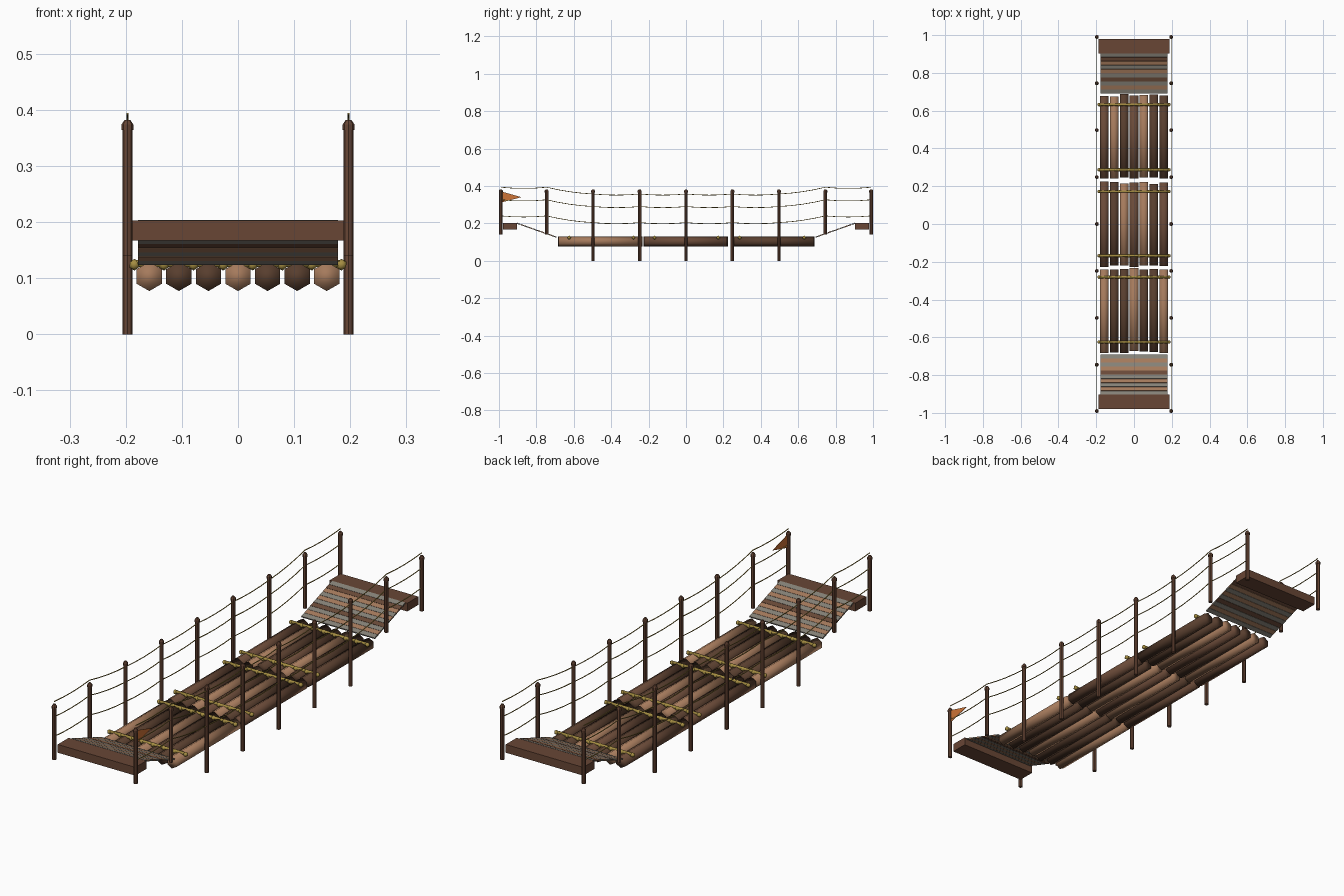
import bpy, bmesh, math, random
from mathutils import Matrix, Vector

random.seed(4)
cube = bpy.data.objects.get("Cube")
if cube:
    bpy.data.objects.remove(cube, do_unlink=True)


def material(name, rgb):
    """Flat colour from 0-255 display values."""
    lin = [((c / 255 + 0.055) / 1.055) ** 2.4 for c in rgb]
    m = bpy.data.materials.new(name)
    m.use_nodes = True
    m.diffuse_color = (*lin, 1)
    m.node_tree.nodes["Principled BSDF"].inputs["Base Color"].default_value = (*lin, 1)
    return m


TAN = material("tan wood", (165, 122, 92))
BROWN = material("brown wood", (106, 74, 56))
DARK = material("dark wood", (88, 62, 46))
POST = material("post wood", (104, 70, 53))
GREY = material("weathered grey wood", (134, 130, 120))
ROPE = material("straw rope", (166, 142, 66))
FLAG = material("orange cloth", (205, 115, 55))


def finish(name, bm, mat, smooth=False):
    bmesh.ops.recalc_face_normals(bm, faces=bm.faces)
    me = bpy.data.meshes.new(name)
    bm.to_mesh(me)
    bm.free()
    me.materials.append(mat)
    for p in me.polygons:
        p.use_smooth = smooth
    ob = bpy.data.objects.new(name, me)
    bpy.context.collection.objects.link(ob)
    return ob


def add_box(bm, centre, size, tilt=0):
    m = Matrix.Translation(centre) @ Matrix.Rotation(tilt, 4, 'X') @ Matrix.Diagonal((*size, 1))
    bmesh.ops.create_cube(bm, size=1, matrix=m)


def add_rod(bm, a, b, r1, r2, sides):
    """Cylinder or cone frustum from a to b."""
    a, b = Vector(a), Vector(b)
    d = b - a
    m = Matrix.Translation((a + b) / 2) @ d.to_track_quat('Z', 'Y').to_matrix().to_4x4()
    bmesh.ops.create_cone(bm, cap_ends=True, segments=sides, radius1=r1, radius2=r2,
                          depth=d.length, matrix=m)


RAIL_X = 0.197
POST_Y = [-0.99, -0.745, -0.497, -0.248, 0, 0.248, 0.497, 0.745, 0.99]

# Railing posts with small pointed caps
for side, x in (("left", RAIL_X), ("right", -RAIL_X)):
    for i, y in enumerate(POST_Y):
        base = 0.14 if abs(y) > 0.7 else 0
        bm = bmesh.new()
        add_rod(bm, (x, y, base), (x, y, 0.366), 0.009, 0.009, 8)
        add_rod(bm, (x, y, 0.364), (x, y, 0.374), 0.0105, 0.0105, 8)
        add_rod(bm, (x, y, 0.374), (x, y, 0.382), 0.0105, 0.005, 8)
        finish(f"{side}_post_{i}", bm, POST)

# Sagging railing ropes, raised over the end platforms
for side, x in (("left", RAIL_X), ("right", -RAIL_X)):
    for level, z in (("lower", 0.204), ("middle", 0.29), ("upper", 0.357)):
        heights = [z + (0.036 if abs(y) > 0.7 else 0) for y in POST_Y]
        path = []
        for i in range(len(POST_Y) - 1):
            for k in range(4):
                t = k / 4
                sag = 0.006 * 4 * t * (1 - t)
                path.append((x, POST_Y[i] + t * (POST_Y[i + 1] - POST_Y[i]),
                             heights[i] + t * (heights[i + 1] - heights[i]) - sag))
        path.append((x, POST_Y[-1], heights[-1]))
        cu = bpy.data.curves.new(f"{side}_{level}_rail_rope", 'CURVE')
        cu.dimensions = '3D'
        cu.bevel_depth = 0.002
        cu.bevel_resolution = 1
        cu.use_fill_caps = True
        sp = cu.splines.new('POLY')
        sp.points.add(len(path) - 1)
        for p, co in zip(sp.points, path):
            p.co = (*co, 1)
        cu.materials.append(ROPE)
        bpy.context.collection.objects.link(bpy.data.objects.new(cu.name, cu))

# Floating deck: three sections of seven six-sided logs
PITCH = 0.0527
WOOD = {"t": TAN, "b": BROWN, "d": DARK}
SECTIONS = (("front", -0.457, "tddtddt"), ("middle", -0.003, "bdtbtdb"), ("back", 0.461, "btdbtdd"))
for section, yc, colours in SECTIONS:
    for i, c in enumerate(colours):
        x = (i - 3) * PITCH
        y0 = yc - 0.221 + random.uniform(-0.007, 0.007)
        y1 = yc + 0.221 + random.uniform(-0.007, 0.007)
        bm = bmesh.new()
        add_rod(bm, (x, y0, 0.103), (x, y1, 0.103), 0.026, 0.026, 6)
        ob = finish(f"{section}_log_{i}", bm, WOOD[c], smooth=True)

# Lashing ropes with a knot in every gap between logs
for i, y in enumerate((-0.625, -0.281, -0.168, 0.172, 0.287, 0.632)):
    bm = bmesh.new()
    add_rod(bm, (-0.19, y, 0.126), (0.19, y, 0.126), 0.0065, 0.0065, 8)
    for k in range(8):
        x = (k - 3.5) * PITCH
        bmesh.ops.create_icosphere(bm, subdivisions=1, radius=0.0105,
                                   matrix=Matrix.Translation((x, y, 0.124)))
    finish(f"lashing_rope_{i}", bm, ROPE, smooth=True)

# End platforms and slatted ramps
SLATS = 10
SLAT_COLOURS = {"front": (GREY, TAN, GREY, TAN, BROWN, GREY, TAN, GREY, TAN, GREY),
                "back": (GREY, TAN, GREY, BROWN, GREY, TAN, GREY, TAN, BROWN, GREY)}
SLOPE = math.atan2(0.075, 0.213)
for end, s in (("front", -1), ("back", 1)):
    bm = bmesh.new()
    add_box(bm, (0, s * 0.941, 0.185), (0.376, 0.076, 0.036))
    finish(f"{end}_platform", bm, POST)
    for i in range(SLATS):
        t = (i + 0.5) / SLATS
        bm = bmesh.new()
        add_box(bm, (0, s * (0.692 + 0.213 * t), 0.126 + 0.075 * t),
                (0.356, 0.0215, 0.006), s * SLOPE)
        finish(f"{end}_ramp_slat_{i}", bm, SLAT_COLOURS[end][i])

# Pennant on the front left post
bm = bmesh.new()
tri = [bm.verts.new((RAIL_X - 0.001, y, z)) for y, z in ((-0.985, 0.37), (-0.985, 0.312), (-0.88, 0.34))]
face = bm.faces.new(tri)
ext = bmesh.ops.extrude_face_region(bm, geom=[face])
bmesh.ops.translate(bm, vec=(0.002, 0, 0),
                    verts=[v for v in ext["geom"] if isinstance(v, bmesh.types.BMVert)])
finish("pennant", bm, FLAG)
